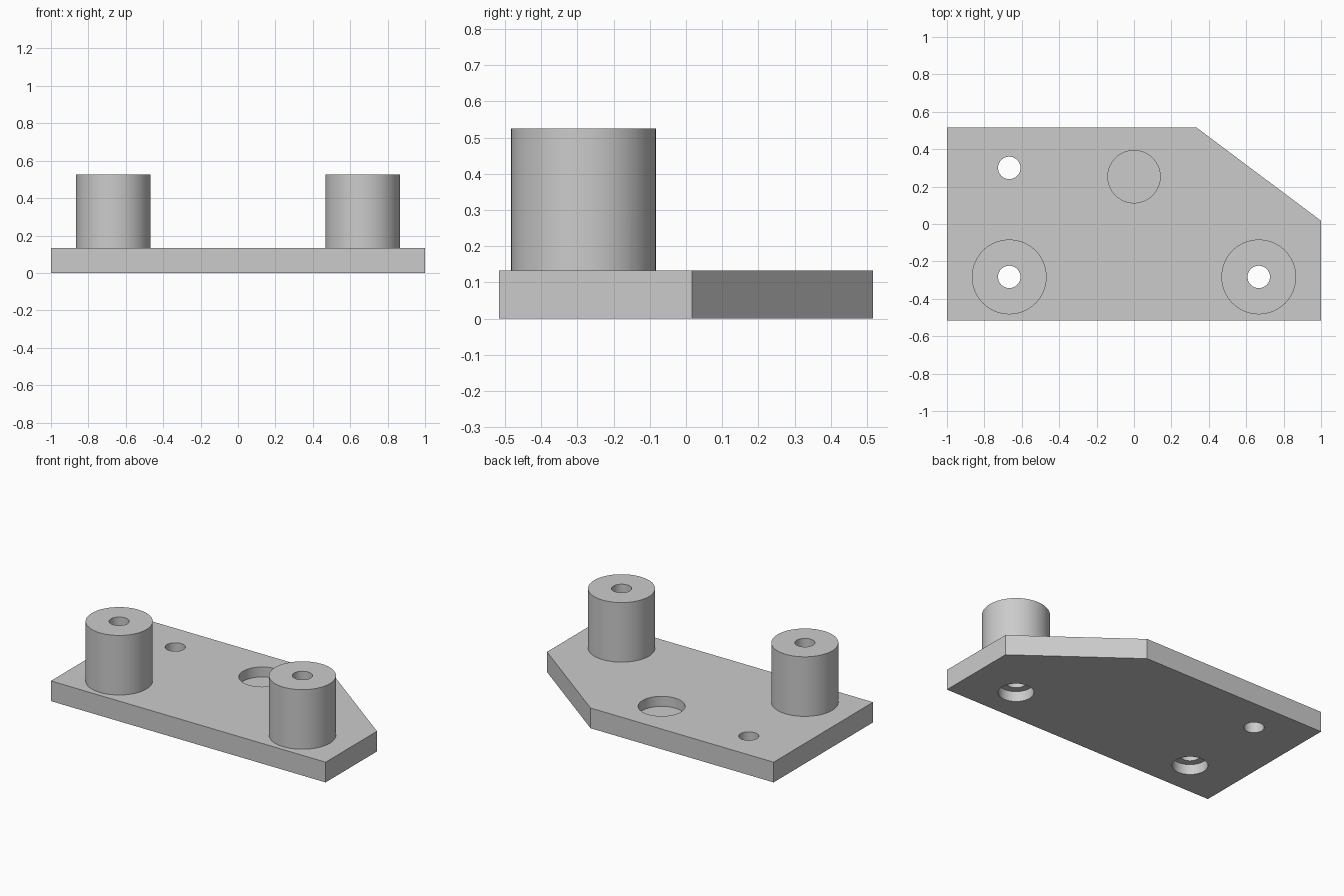
import bpy, bmesh, math

if "Cube" in bpy.data.objects:
    bpy.data.objects.remove(bpy.data.objects["Cube"])

THICK = 0.133
POST_TOP = 0.525
POSTS = [(-0.667, -0.283), (0.667, -0.283)]

grey = bpy.data.materials.new("light_grey")
grey.diffuse_color = (0.6, 0.6, 0.6, 1)
grey.use_nodes = True
grey.node_tree.nodes["Principled BSDF"].inputs["Base Color"].default_value = grey.diffuse_color


def prism(name, outline, z0, z1):
    """Extrude a flat outline from z0 up to z1."""
    bm = bmesh.new()
    face = bm.faces.new([bm.verts.new((x, y, z0)) for x, y in outline])
    ext = bmesh.ops.extrude_face_region(bm, geom=[face])
    for v in ext["geom"]:
        if isinstance(v, bmesh.types.BMVert):
            v.co.z = z1
    bmesh.ops.recalc_face_normals(bm, faces=bm.faces)
    mesh = bpy.data.meshes.new(name)
    bm.to_mesh(mesh)
    bm.free()
    mesh.materials.append(grey)
    obj = bpy.data.objects.new(name, mesh)
    bpy.context.collection.objects.link(obj)
    return obj


def cylinder(name, centre, r, z0, z1, n=64):
    ring = [(centre[0] + r * math.cos(2 * math.pi * i / n),
             centre[1] + r * math.sin(2 * math.pi * i / n)) for i in range(n)]
    return prism(name, ring, z0, z1)


def combine(target, tool, operation):
    """Apply a boolean and discard the tool."""
    mod = target.modifiers.new(operation.lower(), 'BOOLEAN')
    mod.operation = operation
    mod.solver = 'EXACT'
    mod.object = tool
    bpy.context.view_layer.objects.active = target
    bpy.ops.object.modifier_apply(modifier=mod.name)
    bpy.data.objects.remove(tool)


# Base plate with one clipped corner
plate = prism("mounting_plate", [(-1, -0.517), (1, -0.517), (1, 0.017),
                                 (0.333, 0.517), (-1, 0.517)], 0, THICK)

# Round standoff posts, each bored through and counterbored from below
for c in POSTS:
    combine(plate, cylinder("post", c, 0.2, THICK / 2 + 0.03, POST_TOP), 'UNION')
for c in POSTS:
    combine(plate, cylinder("bore", c, 0.06, -0.1, 0.7), 'DIFFERENCE')
    combine(plate, cylinder("counterbore", c, 0.105, -0.2, 0.067), 'DIFFERENCE')

# Small through hole and shallow round pocket
combine(plate, cylinder("small_hole", (-0.667, 0.3), 0.06, -0.1, 0.3), 'DIFFERENCE')
combine(plate, cylinder("pocket", (0, 0.253), 0.14, 0.067, 0.3), 'DIFFERENCE')

# Smooth round walls, sharp edges
bpy.ops.object.select_all(action='DESELECT')
plate.select_set(True)
bpy.context.view_layer.objects.active = plate
bpy.ops.object.shade_smooth_by_angle(angle=math.radians(30))
